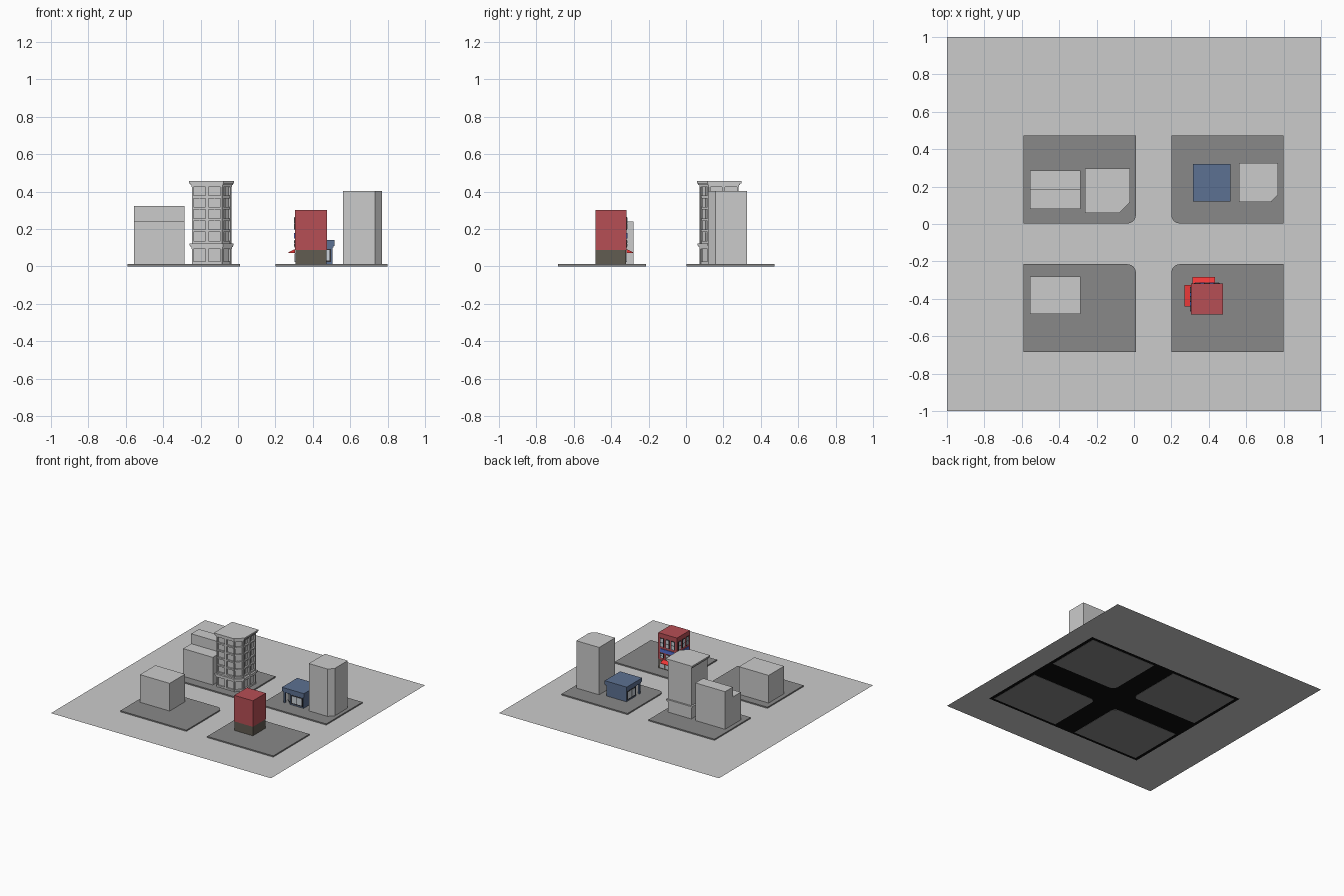
import bpy, math
from mathutils import Vector

if "Cube" in bpy.data.objects:
    bpy.data.objects.remove(bpy.data.objects["Cube"])


def material(name, r, g, b):
    m = bpy.data.materials.new(name)
    m.diffuse_color = (r, g, b, 1)
    m.use_nodes = True
    m.node_tree.nodes["Principled BSDF"].inputs["Base Color"].default_value = m.diffuse_color
    return m


PAVE = material("pavement", .25, .25, .25)
ROAD = material("asphalt", .004, .004, .004)
RED = material("red_brick", .47, .077, .09)
BROWN = material("brown_base", .12, .106, .083)
BRIGHT = material("awning_red", .85, .04, .04)
SIGN = material("panel_blue", .09, .16, .65)
NAVY = material("navy", .107, .164, .287)
GLASS = material("pale_glass", .6, .65, .7)
DARK = material("dark_trim", .03, .03, .035)
BASE = .013


def mesh_object(name, verts, faces, mat=None):
    me = bpy.data.meshes.new(name)
    me.from_pydata(verts, [], faces)
    me.update()
    ob = bpy.data.objects.new(name, me)
    bpy.context.collection.objects.link(ob)
    if mat:
        me.materials.append(mat)
    return ob


def build(name, prisms, mat=None):
    """One object from vertical prisms (outline, z0, z1)."""
    verts, faces = [], []
    for pts, z0, z1 in prisms:
        n, o = len(pts), len(verts)
        verts += [(p[0], p[1], z0) for p in pts] + [(p[0], p[1], z1) for p in pts]
        faces.append([o + i for i in reversed(range(n))])
        faces.append([o + n + i for i in range(n)])
        faces += [[o + i, o + (i + 1) % n, o + n + (i + 1) % n, o + n + i] for i in range(n)]
    return mesh_object(name, verts, faces, mat)


def rect(x0, x1, y0, y1):
    return [(x0, y0), (x1, y0), (x1, y1), (x0, y1)]


def wall_rect(wall, u0, u1, d0, d1):
    """Plan rectangle along a wall (p0, p1), u in 0..1, d outwards."""
    p, q = Vector(wall[0]), Vector(wall[1])
    t = q - p
    n = Vector((t.y, -t.x)).normalized()
    a, b = p + t * u0, p + t * u1
    return [a + n * d1, b + n * d1, b + n * d0, a + n * d0]


def offset(pts, d):
    """Mitred outward offset of a counter-clockwise outline."""
    v = [Vector(p) for p in pts]
    out = []
    for i in range(len(v)):
        e1, e2 = v[i] - v[i - 1], v[(i + 1) % len(v)] - v[i]
        n1 = Vector((e1.y, -e1.x)).normalized()
        n2 = Vector((e2.y, -e2.x)).normalized()
        out.append(v[i] + (n1 + n2) * d / (1 + n1.dot(n2)))
    return out


def awning(name, wall, u0, u1, z_wall, z_lip, reach, mat):
    a1, b1, b0, a0 = wall_rect(wall, u0, u1, 0, reach)
    v = [(*a0, z_wall), (*b0, z_wall), (*a1, z_lip), (*b1, z_lip), (*a0, z_lip - .004),
         (*b0, z_lip - .004), (*a1, z_lip - .004), (*b1, z_lip - .004)]
    mesh_object(name, v, [(0, 2, 3, 1), (2, 6, 7, 3), (4, 5, 7, 6),
                          (0, 4, 6, 2), (1, 3, 7, 5), (0, 1, 5, 4)], mat)


# Ground and road sheet
mesh_object("ground", [(x, y, .003) for x, y in rect(-1, 1, -1, 1)], [(0, 1, 2, 3)])
mesh_object("road_sheet", [(x, y, .0015) for x, y in rect(-.62, .83, -.71, .5)], [(0, 1, 2, 3)], ROAD)


# Four pavement blocks, each rounded at the crossing
def block(name, cx, cy, sx, sy, r=.045):
    pts = [(cx + sx * .6, cy), (cx + sx * .6, cy + sy * .47), (cx, cy + sy * .47)]
    for i in range(7):
        a = math.pi / 2 * i / 6
        pts.append((cx + sx * r * (1 - math.cos(a)), cy + sy * r * (1 - math.sin(a))))
    if sx * sy < 0:
        pts.reverse()
    build(name, [(pts, 0, BASE)], PAVE)


block("block_back_left", .01, .003, -1, 1)
block("block_back_right", .2, .003, 1, 1)
block("block_front_left", .01, -.215, -1, -1)
block("block_front_right", .2, -.215, 1, -1)

# Plain grey buildings
build("stepped_building", [(rect(-.555, -.285, .08, .185), BASE, .24),
                           (rect(-.555, -.285, .185, .285), BASE, .322)])
build("low_building", [(rect(-.555, -.285, -.48, -.28), BASE, .24)])
build("tall_building", [([(.562, .117), (.732, .117), (.77, .157), (.77, .325), (.562, .325)], BASE, .402)])

# Ornate corner tower: recessed core, pilasters, spandrels, window bars, cornices
T = [(-.245, .075), (-.085, .075), (-.037, .122), (-.037, .28), (-.245, .28)]
inner = offset(T, -.011)
core = [(-.245, inner[0].y), inner[1], inner[2], (inner[3].x, .28), (-.245, .28)]
build("tower_core", [(core, BASE, .43)])
piers, spandrels, bars = [], [], []
for k, cols in ((0, 2), (1, 1), (2, 2)):
    wall = (T[k], T[k + 1])
    length = (Vector(T[k + 1]) - Vector(T[k])).length
    w = .008 / length
    for c in range(cols + 1):
        mid = c / cols
        piers.append((wall_rect(wall, max(0, mid - w), min(1, mid + w), -.012, .003), BASE, .43))
    for f in range(6):
        z = .122 + f * .0605
        spandrels.append((wall_rect(wall, 0, 1, -.012, -.002), z, z + .014))
        if f < 5:
            spandrels.append((wall_rect(wall, 0, 1, -.002, .002), z + .010, z + .014))
            for c in range(cols):
                m = (c + .5) / cols
                bars.append((wall_rect(wall, m - .0015 / length, m + .0015 / length, -.012, -.008), z, z + .06))
    spandrels.append((wall_rect(wall, 0, 1, -.012, 0), BASE, .026))
build("tower_piers", piers)
build("tower_spandrels", spandrels)
build("tower_window_bars", bars)
build("tower_cornices", [(offset(T, d), a, b) for d, a, b in
                         ((.004, .094, .104), (.009, .104, .112), (.014, .112, .122),
                          (.004, .424, .434), (.010, .434, .444), (.016, .444, .456))])

# Blue corner shop with cut-away entrance under the roof
S = [(.325, .185), (.385, .13), (.505, .13), (.505, .31), (.325, .31)]
build("shop_walls", [(S, BASE, .105)], NAVY)
build("shop_roof", [(rect(.32, .51, .125, .315), .1, .11), (rect(.315, .515, .12, .32), .11, .14)], NAVY)
build("shop_corner_post", [(rect(.324, .336, .129, .141), BASE, .102)], NAVY)
glass, trim = [], []
for wall, n in (((S[0], S[1]), 1), ((S[1], S[2]), 2), ((S[4], S[0]), 2)):
    trim.append((wall_rect(wall, .06, .94, -.002, .002), .022, .094))
    for c in range(n):
        glass.append((wall_rect(wall, .1 + c * .8 / n + .03, .1 + (c + 1) * .8 / n - .03, 0, .004), .032, .088))
build("shop_window_frames", trim, DARK)
build("shop_windows", glass, GLASS)

# Red corner building: plain outer sides, detailed street sides
X0, X1, Y0, Y1 = .305, .475, -.485, -.318
plan = rect(X0, X1, Y0, Y1)
build("red_base", [(offset(plan, -.002), BASE, .088)], BROWN)
build("red_upper", [(plan, .088, .302)], RED)
frames, panes, signs, shop = [], [], [], []
walls = {"back": ((X1, Y1), (X0, Y1)), "left": ((X0, Y1), (X0, Y0))}
for side, wall in walls.items():
    for z0, z1 in ((.102, .142), (.195, .265)):
        for c in range(3):
            u = .2 + .3 * c
            frames.append((wall_rect(wall, u - .1, u + .1, 0, .003), z0, z1))
            for zz in ((z0 + .004, (z0 + z1) / 2 - .002), ((z0 + z1) / 2 + .002, z1 - .004)):
                panes.append((wall_rect(wall, u - .065, u + .065, 0, .005), *zz))
    signs.append((wall_rect(wall, .12, .88, 0, .005), .15, .178))
    for c in range(3):
        u = .2 + .3 * c
        shop.append((wall_rect(wall, u - .11, u + .11, -.003, .002), .022, .07))
build("red_window_frames", frames, DARK)
build("red_window_panes", panes, GLASS)
build("red_blue_panels", signs, SIGN)
build("red_shop_windows", shop, GLASS)
awning("awning_back", walls["back"], .25, .95, .092, .076, .035, BRIGHT)
awning("awning_left", walls["left"], .05, .73, .092, .076, .035, BRIGHT)
